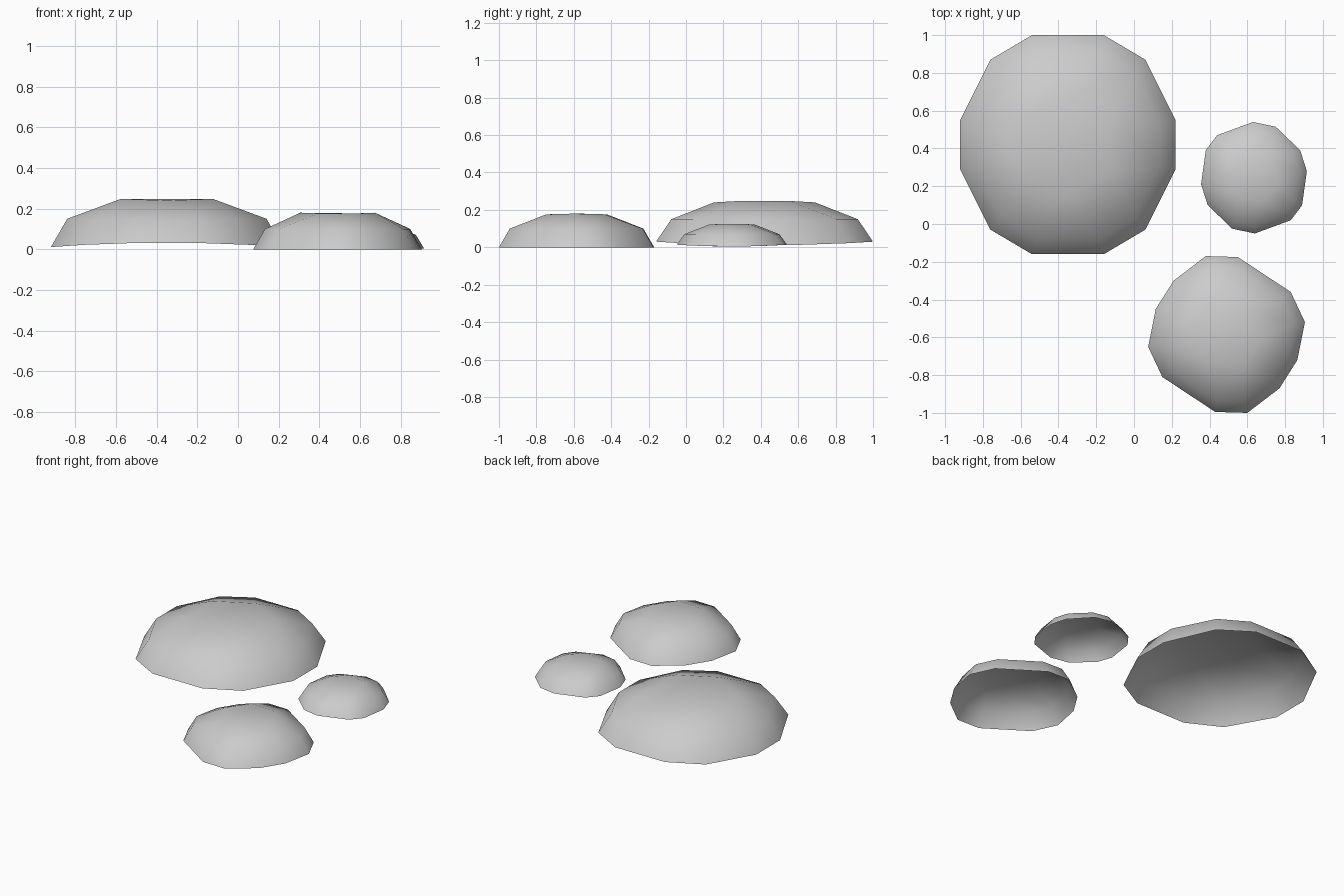
import bpy
import bmesh
from mathutils import Vector

cube = bpy.data.objects.get("Cube")
if cube:
    bpy.data.objects.remove(cube, do_unlink=True)

# One plain grey material
GREY = (0.6, 0.6, 0.6, 1)
mat = bpy.data.materials.new("stone grey")
mat.use_nodes = True
mat.diffuse_color = GREY
bsdf = mat.node_tree.nodes["Principled BSDF"]
bsdf.inputs["Base Color"].default_value = GREY
bsdf.inputs["Roughness"].default_value = 0.8


def dome(name, centre, half_rim, base, mid, top, lift, dip):
    """Open shell: 12-sided rim, 12-sided shoulder and a hexagonal crown.
    half_rim runs clockwise; a half turn supplies the other six corners."""
    rim = [Vector(p) for p in half_rim]
    rim += [-p for p in rim]
    reach = max(p.y for p in rim)
    bm = bmesh.new()

    def vert(p, z):
        return bm.verts.new((centre[0] + p.x, centre[1] + p.y, z))

    outer = [vert(p, base + lift * (p.y / reach) ** 2) for p in rim]
    shoulder = [vert(p * 0.86, mid) for p in rim]
    crown = []
    for i in range(0, 12, 2):
        m = (rim[i] + rim[i + 1]) / 2
        crown.append(vert(m * 0.465, top - dip * (m.y / reach) ** 2))

    # Wall between rim and shoulder
    for i in range(12):
        j = (i + 1) % 12
        bm.faces.new((outer[j], outer[i], shoulder[i], shoulder[j]))
    # Slope up to the crown: a triangle per crown corner, a quad per crown edge
    for i in range(6):
        a, b, c = 2 * i, 2 * i + 1, (2 * i + 2) % 12
        bm.faces.new((shoulder[b], shoulder[a], crown[i]))
        bm.faces.new((shoulder[c], shoulder[b], crown[i], crown[(i + 1) % 6]))
    bm.faces.new(crown[::-1])

    for f in bm.faces:
        f.smooth = True
    mesh = bpy.data.meshes.new(name)
    bm.to_mesh(mesh)
    bm.free()
    mesh.materials.append(mat)
    obj = bpy.data.objects.new(name, mesh)
    bpy.context.collection.objects.link(obj)
    return obj


dome("large_dome", (-0.35, 0.42),
     [(-0.19, 0.58), (0.19, 0.58), (0.41, 0.45),
      (0.57, 0.13), (0.57, -0.13), (0.41, -0.45)],
     base=0.01, mid=0.15, top=0.25, lift=0.02, dip=0.01)

dome("medium_dome", (0.49, -0.585),
     [(0.06, 0.41), (0.34, 0.225), (0.415, 0.065),
      (0.375, -0.135), (0.28, -0.285), (0.11, -0.415)],
     base=0.0, mid=0.1, top=0.18, lift=0.0, dip=0.006)

dome("small_dome", (0.635, 0.245),
     [(0.115, 0.27), (0.245, 0.145), (0.28, 0.035),
      (0.255, -0.145), (0.195, -0.225), (0.005, -0.295)],
     base=0.004, mid=0.07, top=0.125, lift=0.01, dip=0.004)
